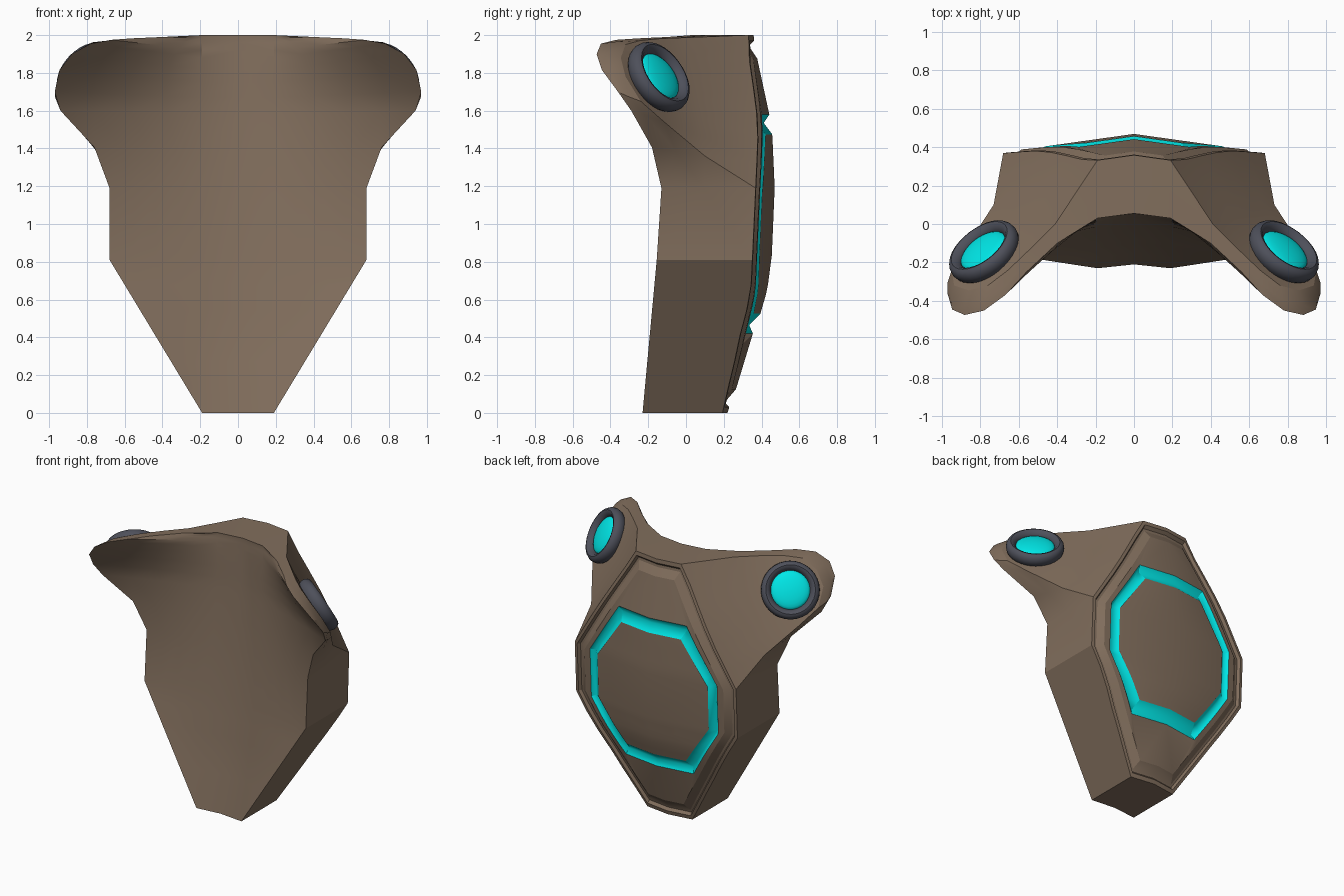
import bpy, bmesh, math
from mathutils import Vector

if "Cube" in bpy.data.objects:
    bpy.data.objects.remove(bpy.data.objects["Cube"])


def material(name, color):
    m = bpy.data.materials.new(name)
    m.diffuse_color = (*color, 1)
    m.use_nodes = True
    m.node_tree.nodes["Principled BSDF"].inputs["Base Color"].default_value = m.diffuse_color
    return m


BROWN = material("brown shell", (0.222, 0.157, 0.109))
CYAN = material("cyan glow", (0.0, 0.80, 0.80))
SLATE = material("slate ring", (0.076, 0.08, 0.103))


def finish(bm, name, mats, angle):
    bmesh.ops.recalc_face_normals(bm, faces=bm.faces)
    me = bpy.data.meshes.new(name)
    bm.to_mesh(me)
    bm.free()
    ob = bpy.data.objects.new(name, me)
    bpy.context.collection.objects.link(ob)
    for m in mats:
        me.materials.append(m)
    bpy.ops.object.select_all(action='DESELECT')
    ob.select_set(True)
    bpy.context.view_layer.objects.active = ob
    bpy.ops.object.shade_smooth_by_angle(angle=math.radians(angle))
    return ob


# Mirrored face builder that welds shared points
shell = bmesh.new()
welded = {}


def rounded(p):
    return tuple(round(c, 4) + 0.0 for c in p)


def vert(p):
    key = rounded(p)
    if key not in welded:
        welded[key] = shell.verts.new(key)
    return welded[key]


def face(pts, mat=0):
    for sx in (1, -1):
        vs = []
        for p in pts:
            v = vert((p[0] * sx, p[1], p[2]))
            if v not in vs:
                vs.append(v)
        if len(vs) > 2 and not shell.faces.get(vs):
            shell.faces.new(vs).material_index = mat


def bridge(a, b, mat=0):
    for i in range(len(a) - 1):
        face([a[i], a[i + 1], b[i + 1], b[i]], mat)


def line(a, b, n):
    return [Vector(a).lerp(Vector(b), i / n) for i in range(n + 1)]


def interp(table, z):
    for (z0, y0), (z1, y1) in zip(table, table[1:]):
        if z <= z1 + 1e-6:
            return y0 + (y1 - y0) * (z - z0) / (z1 - z0)


# Centre curves of the back ridge and the hollow front (z, y)
RIDGE = [(0, .22), (.1, .25), (.25, .30), (.42, .35), (.52, .387), (.65, .425),
         (.9, .458), (1.2, .464), (1.47, .452), (1.58, .437), (1.73, .405),
         (1.88, .37), (2, .358)]
HOLLOW = [(0, -.21), (.4, -.125), (.81, -.06), (1.19, -.012), (1.6, .028), (2, .055)]


def back_y(x, z):
    return interp(RIDGE, z) - 0.14 * abs(x)


N = 6  # segments of each slanted octagon edge


def octagon(a, b, h, H, raise_y=0):
    """Right half of an octagon lying on the curved back, top to bottom."""
    up = line((a, 0, 1 + H), (b, 0, 1 + h), N)
    low = line((b, 0, 1 - h), (a, 0, 1 - H), N)
    pts = [Vector((0, 0, 1 + H))] + up + low + [Vector((0, 0, 1 - H))]
    return [Vector((p.x, back_y(p.x, p.z) + raise_y, p.z)) for p in pts]


# Back: rim, groove, raised panel, glowing channel, centre panel
rings = [(octagon(.19, .68, .19, 1.0), 0),
         (octagon(.182, .658, .183, .97), 0),
         (octagon(.178, .645, .18, .95, -.024), 0),
         (octagon(.172, .628, .175, .93, -.024), 0),
         (octagon(.15, .585, .165, .875, .006), 0),
         (octagon(.285, .535, .185, .58, .004), 0),
         (octagon(.27, .51, .175, .535, -.032), 1),
         (octagon(.25, .465, .165, .475, .005), 1)]
for (a, _), (b, mat) in zip(rings, rings[1:]):
    bridge(a, b, mat)
outer, inner = rings[0][0], rings[-1][0]
bridge(inner, [Vector((0, back_y(0, p.z) + .005, p.z)) for p in inner])

# Shoulder wing outlines: rear crease and front edge, top inner to lower outer
REAR = [outer[1], (.41, 0, 1.987), (.54, -.13, 1.982), (.655, -.24, 1.972),
        (.76, -.32, 1.95), (.86, -.345, 1.88), (.935, -.32, 1.78),
        (.948, -.24, 1.65), (.87, -.115, 1.54), (.73, .10, 1.36), outer[1 + N]]
FRONT = [(.19, .03, 2), (.40, -.10, 1.99), (.56, -.25, 1.983), (.67, -.37, 1.975),
         (.78, -.45, 1.955), (.88, -.473, 1.90), (.945, -.445, 1.815),
         (.97, -.36, 1.70), (.94, -.29, 1.60), (.76, -.18, 1.405), (.68, -.13, 1.19)]
rows = [outer[1:2 + N]] + [line(REAR[i], REAR[10 - i], N) for i in range(1, 5)]
rows.append([Vector(REAR[5])] * (N + 1))
for a, b in zip(rows, rows[1:]):
    bridge(a, b)
# Slightly bulged band round the wing edge
bulge = []
for i, (r, f) in enumerate(zip(REAR, FRONT)):
    mid = Vector(r).lerp(Vector(f), .55)
    if 4 <= i <= 7:
        mid += (mid - Vector((.72, -.3, 1.74))).normalized() * .01
    bulge.append(mid)
bridge(REAR, bulge)
bridge(bulge, FRONT)

# Lower side walls; the first one also takes the end of the bulged band
low_front = [Vector(FRONT[10])] + line((.68, -.155, .81), (.19, -.23, 0), N)
low_back = outer[1 + N:3 + 2 * N]
face([low_back[0], low_back[1], low_front[1], low_front[0], bulge[10]])
bridge(low_back[1:], low_front[1:])


# Hollowed front, built as rows from the centre outwards
def front_row(z, edge):
    y = interp(HOLLOW, z)
    col = Vector((.19, y - .022, z))
    row = [Vector((0, y, z)), col]
    edge = Vector(edge)
    for t in (.25, .5, .75, 1):
        p = col.lerp(edge, t)
        p.y = col.y + (edge.y - col.y) * t ** 1.2
        row.append(p)
    return row


heights = [2, 1.985, 1.96, 1.92, 1.88, 1.82, 1.75, 1.67, 1.58, 1.40, 1.19]
front = [front_row(z, e) for z, e in zip(heights, FRONT)]
front[0] = [Vector((0, .055, 2))] + [Vector(FRONT[0])] * 5
front += [front_row(p.z, p) for p in low_front[1:-1]]
front.append([Vector((0, -.21, 0))] + [low_front[-1]] * 5)
for a, b in zip(front, front[1:]):
    bridge(a, b)

# Top and bottom caps
face([outer[0], outer[1], bulge[0], front[0][1], front[0][0]])
face([outer[-1], outer[-2], front[-1][1], front[-1][0]])
body = finish(shell, "pack_shell", [BROWN, CYAN], 24)

# Crisp wing crease and panel edge, soft channel floor
for chain, sharp in ((REAR, True), (rings[4][0], True), (rings[6][0], False)):
    keys = [rounded(p) for p in chain]
    for e in body.data.edges:
        ends = [body.data.vertices[i].co for i in e.vertices]
        a, b = (rounded((abs(c.x), c.y, c.z)) for c in ends)
        if a in keys and b in keys and abs(keys.index(a) - keys.index(b)) == 1:
            e.use_edge_sharp = sharp


# Round lamps on the wings
def lathe(name, profile, mat, centre, normal, closed):
    bm = bmesh.new()
    n = 32
    rot = Vector(normal).to_track_quat('Z', 'Y')
    loops = []
    for r, s in profile:
        loops.append([bm.verts.new(Vector(centre) + rot @ Vector(
            (r * math.cos(2 * math.pi * k / n), r * math.sin(2 * math.pi * k / n), s)))
            for k in range(n)])
    pairs = list(zip(loops, loops[1:]))
    if closed:
        pairs.append((loops[-1], loops[0]))
    else:
        bm.faces.new(loops[-1])
    for a, b in pairs:
        for k in range(n):
            bm.faces.new([a[k], a[(k + 1) % n], b[(k + 1) % n], b[k]])
    finish(bm, name, [mat], 40)


RING = [(.136, -.06), (.18, -.06), (.197, -.038), (.204, -.012), (.2, .012),
        (.188, .03), (.172, .037), (.156, .031), (.146, .018), (.136, .006)]
DOME = [(.138 * math.cos(a), -.006 + .036 * math.sin(a))
        for a in (math.radians(d) for d in (0, 15, 30, 45, 60, 75, 87))]
for side, sx in (("right", 1), ("left", -1)):
    centre, normal = (.785 * sx, -.137, 1.783), (.53 * sx, .69, .49)
    lathe(side + "_lamp_ring", RING, SLATE, centre, normal, True)
    lathe(side + "_lamp_lens", DOME, CYAN, centre, normal, False)
